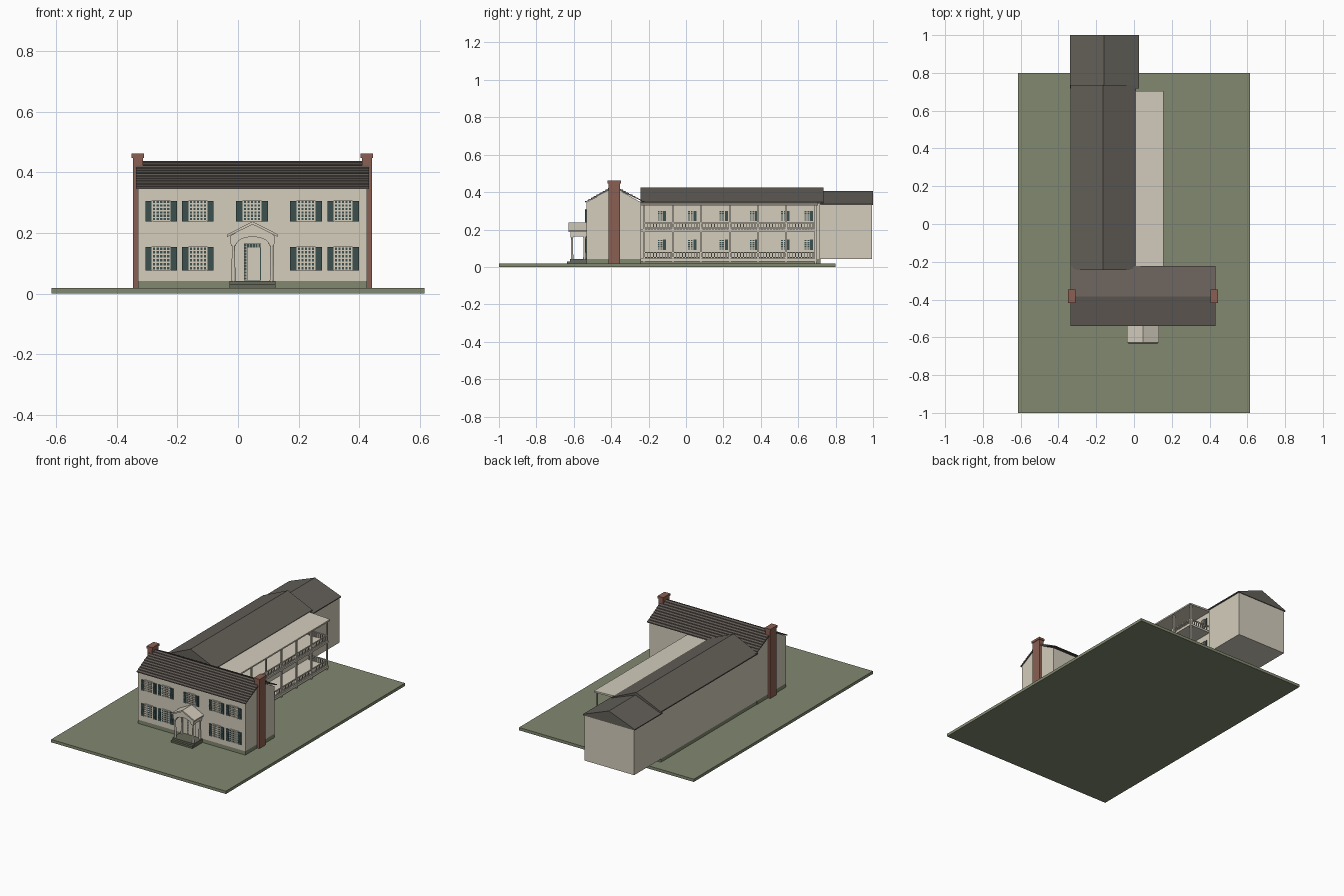
import bpy, bmesh, math

if "Cube" in bpy.data.objects:
    bpy.data.objects.remove(bpy.data.objects["Cube"])


def material(name, rgb):
    m = bpy.data.materials.new(name)
    m.diffuse_color = (*rgb, 1)
    m.use_nodes = True
    m.node_tree.nodes["Principled BSDF"].inputs["Base Color"].default_value = m.diffuse_color
    return m


CREAM = material("cream", (0.66, 0.61, 0.51))
GRASS = material("grass", (0.22, 0.25, 0.16))
ROOF = material("roof grey", (0.125, 0.115, 0.098))
SHINGLE = material("shingle brown", (0.135, 0.115, 0.10))
BRICK = material("brick", (0.26, 0.115, 0.085))
TEAL = material("shutter teal", (0.045, 0.08, 0.076))
STONE = material("step stone", (0.13, 0.14, 0.10))


def mesh_object(name, bm, mat):
    bmesh.ops.recalc_face_normals(bm, faces=bm.faces)
    me = bpy.data.meshes.new(name)
    bm.to_mesh(me)
    bm.free()
    me.materials.append(mat)
    ob = bpy.data.objects.new(name, me)
    bpy.context.collection.objects.link(ob)
    return ob


def add_box(bm, x, y, z):
    v = bmesh.ops.create_cube(bm, size=1)["verts"]
    for p in v:
        for i, (a, b) in enumerate((x, y, z)):
            p.co[i] = (a + b) / 2 + p.co[i] * (b - a)


def boxes(name, mat, *items):
    bm = bmesh.new()
    for it in items:
        add_box(bm, *it)
    return mesh_object(name, bm, mat)


def prism(name, mat, profile, axis, a, b):
    """Extrude a (horizontal, z) profile along x or y."""
    bm = bmesh.new()
    place = (lambda h, z, t: (t, h, z)) if axis == "x" else (lambda h, z, t: (h, t, z))
    f = bm.faces.new([bm.verts.new(place(h, z, a)) for h, z in profile])
    ext = bmesh.ops.extrude_face_region(bm, geom=[f])["geom"]
    move = (b - a, 0, 0) if axis == "x" else (0, b - a, 0)
    bmesh.ops.translate(bm, vec=move, verts=[g for g in ext if isinstance(g, bmesh.types.BMVert)])
    return mesh_object(name, bm, mat)


# Ground and foundations
boxes("lawn", GRASS, ((-0.615, 0.615), (-1, 0.8), (0, 0.018)))
boxes("foundation", GRASS, ((-0.33, 0.425), (-0.533, -0.24), (0.01, 0.042)),
      ((-0.328, 0.0), (-0.25, 0.72), (0.01, 0.042)))

# Main house with gable ends
prism("main_house", CREAM, [(-0.533, 0.042), (-0.24, 0.042), (-0.24, 0.345),
                            (-0.385, 0.425), (-0.533, 0.345)], "x", -0.33, 0.425)

# Shingled main roof: stepped courses on both slopes
ROWS = 10


def slope(eave):
    pts = []
    for i in range(ROWS):
        for t, lift in ((i / ROWS, 0.006), ((i + 1) / ROWS, 0.001)):
            pts.append((eave + (-0.385 - eave) * t, 0.345 + 0.088 * t + lift))
    return pts


prism("main_roof", SHINGLE, [(-0.54, 0.345)] + slope(-0.54) + [(-0.385, 0.437)]
      + slope(-0.222)[::-1] + [(-0.222, 0.345), (-0.385, 0.422)], "x", -0.336, 0.431)

# Chimneys with caps
for side, x0, x1 in (("left", -0.346, -0.313), ("right", 0.408, 0.441)):
    boxes(side + "_chimney", BRICK, ((x0, x1), (-0.415, -0.352), (0.015, 0.45)),
          ((x0 - 0.004, x1 + 0.004), (-0.419, -0.348), (0.447, 0.461)))

# Rear wing and end block
boxes("wing_walls", CREAM, ((-0.33, 0.0), (-0.25, 0.72), (0.042, 0.345)))
prism("wing_roof", ROOF, [(-0.337, 0.34), (-0.337, 0.347), (-0.164, 0.424),
                          (0.01, 0.347), (0.01, 0.34)], "y", -0.243, 0.735)
boxes("end_block", CREAM, ((-0.332, 0.018), (0.715, 0.995), (0.042, 0.335)))
prism("end_block_roof", ROOF, [(-0.339, 0.33), (-0.339, 0.336), (-0.158, 0.406),
                               (0.026, 0.336), (0.026, 0.33)], "y", 0.718, 1.0)

# Two-storey side porch
boxes("porch_decks", CREAM, ((0, 0.148), (-0.24, 0.70), (0.03, 0.045)),
      ((0, 0.148), (-0.24, 0.70), (0.19, 0.202)))
prism("porch_roof", CREAM, [(-0.01, 0.333), (0.155, 0.328), (0.155, 0.337), (-0.01, 0.345)],
      "y", -0.24, 0.705)
posts = [-0.225, -0.07, 0.08, 0.235, 0.385, 0.535, 0.693]
boxes("porch_posts", CREAM, *[((0.136, 0.146), (y - 0.005, y + 0.005), (0.018, 0.333)) for y in posts])
rails = []
for z in (0.045, 0.202):
    rails += [((0.138, 0.144), (-0.23, 0.695), (z + 0.03, z + 0.036)),
              ((0.138, 0.144), (-0.23, 0.695), (z + 0.004, z + 0.008)),
              ((0, 0.144), (0.69, 0.696), (z + 0.03, z + 0.036))]
    rails += [((0.139, 0.143), (-0.22 + i * 0.0155 - 0.002, -0.22 + i * 0.0155 + 0.002), (z, z + 0.032))
              for i in range(59)]
    rails += [((i * 0.0155, i * 0.0155 + 0.004), (0.691, 0.695), (z, z + 0.032)) for i in range(1, 9)]
boxes("porch_railings", CREAM, *rails)


def grid_bars(a0, a1, z0, z1, cols, rows, w):
    """Muntin rectangles over an opening."""
    out = []
    for i in range(cols + 1):
        c = a0 + (a1 - a0) * i / cols
        out.append(((c - w, c + w), (z0, z1)))
    for j in range(rows + 1):
        c = z0 + (z1 - z0) * j / rows
        out.append(((a0, a1), (c - w, c + w)))
    return out


# Front windows: dark panes, cream muntins, louvred shutters
panes, bars, shutters = [], [], []
for cx in (-0.253, -0.132, 0.046, 0.224, 0.346):
    for z0, z1 in ((0.24, 0.307), (0.078, 0.155)):
        if cx == 0.046 and z0 < 0.2:
            continue
        panes.append(((cx - 0.03, cx + 0.03), (-0.536, -0.53), (z0, z1)))
        bars += [(a, (-0.539, -0.53), z) for a, z in grid_bars(cx - 0.029, cx + 0.029, z0, z1, 5, 6, 0.0022)]
        for s in (-1, 1):
            c = cx + s * 0.041
            shutters.append(((c - 0.011, c + 0.011), (-0.539, -0.53), (z0 - 0.002, z1 - 0.002)))
            shutters += [((c - 0.008, c + 0.008), (-0.541, -0.53), (z0 + k * 0.009, z0 + k * 0.009 + 0.004))
                         for k in range(1, 7)]
boxes("front_panes", TEAL, *panes)
boxes("front_muntins", CREAM, *bars)
boxes("front_shutters", TEAL, *shutters)

# Porch-side windows with a shutter
panes, bars = [], []
for cy in (-0.13, 0.032, 0.2, 0.362, 0.53, 0.655):
    for z0, z1 in ((0.245, 0.30), (0.09, 0.147)):
        panes.append(((-0.005, 0.004), (cy - 0.024, cy + 0.024), (z0, z1)))
        bars += [((0, 0.006), a, z) for a, z in grid_bars(cy - 0.023, cy + 0.006, z0, z1, 2, 5, 0.002)]
boxes("porch_windows", TEAL, *panes)
boxes("porch_window_muntins", CREAM, *bars)

# Front door with sidelight and transom
boxes("door_surround", TEAL, ((0.02, 0.075), (-0.535, -0.53), (0.043, 0.166)))
boxes("front_door", CREAM, ((0.031, 0.073), (-0.538, -0.53), (0.045, 0.152)))
boxes("door_muntins", CREAM,
      *[(a, (-0.538, -0.53), z) for a, z in grid_bars(0.021, 0.029, 0.045, 0.165, 1, 12, 0.0012)],
      *[((x, x + 0.002), (-0.538, -0.53), (0.152, 0.165)) for x in (0.038, 0.047, 0.056, 0.065, 0.073)])

# Entrance portico: gable roof, arched front, columns and steps
CX = 0.048
arch = [(CX + 0.052 * math.cos(t), 0.163 + 0.024 * math.sin(t)) for t in
        [math.pi * i / 12 for i in range(13)]]
prism("portico_gable", CREAM, [(CX - 0.072, 0.163), (CX - 0.072, 0.192), (CX, 0.23), (CX + 0.072, 0.192),
                               (CX + 0.072, 0.163)] + arch, "y", -0.618, -0.533)
prism("portico_roof", CREAM, [(CX - 0.084, 0.187), (CX - 0.084, 0.195), (CX, 0.238), (CX + 0.084, 0.195),
                              (CX + 0.084, 0.187), (CX, 0.228)], "y", -0.627, -0.53)
bm = bmesh.new()
for x in (CX - 0.063, CX + 0.063):
    for y in (-0.609, -0.543):
        c = bmesh.ops.create_cone(bm, cap_ends=True, segments=12, radius1=0.0065, radius2=0.005, depth=0.125)
        bmesh.ops.translate(bm, vec=(x, y, 0.1025), verts=c["verts"])
        add_box(bm, (x - 0.008, x + 0.008), (y - 0.008, y + 0.008), (0.157, 0.166))
mesh_object("portico_columns", bm, CREAM)
boxes("portico_steps", STONE, ((CX - 0.076, CX + 0.076), (-0.62, -0.533), (0.03, 0.042)),
      ((CX - 0.076, CX + 0.076), (-0.635, -0.533), (0.015, 0.03)))
